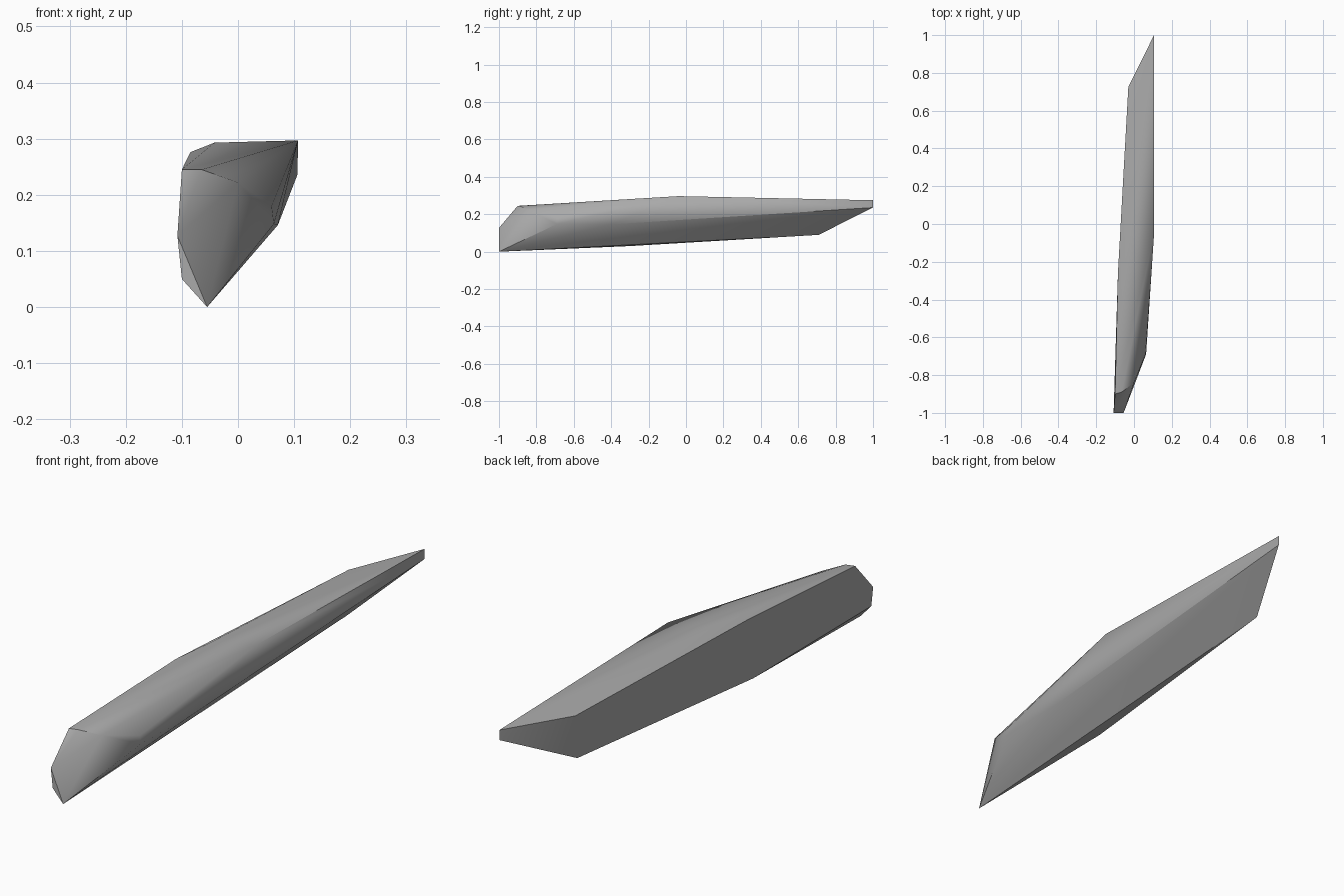
import bpy
import bmesh
import math

cube = bpy.data.objects.get("Cube")
if cube:
    bpy.data.objects.remove(cube, do_unlink=True)

# Plain grey stone
stone = bpy.data.materials.new("stone_grey")
stone.use_nodes = True
grey = (0.4, 0.4, 0.4, 1)
stone.diffuse_color = grey
stone.node_tree.nodes["Principled BSDF"].inputs["Base Color"].default_value = grey

# Corners of the chipped shard, grouped by region
nose = [(-.055, -1, 0), (-.10, -1, .05), (-.108, -1, .127)]
brow = [(-.10, -.9, .245), (-.065, -.89, .245), (0, -.84, .222),
        (.06, -.69, .18), (.064, -.69, .148)]
ridge = [(-.085, -.26, .276), (-.042, -.1, .293), (.107, -.04, .297)]
belly = [(-.08, -.3, .03), (.071, -.4, .146)]
tail = [(-.03, .725, .262), (-.027, .709, .09), (.106, 1, .275), (.106, 1, .236)]

# Shard body: the convex solid around the corners
bm = bmesh.new()
for corner in nose + brow + ridge + belly + tail:
    bm.verts.new(corner)
bmesh.ops.convex_hull(bm, input=bm.verts)
bmesh.ops.dissolve_limit(bm, angle_limit=math.radians(1),
                         verts=bm.verts, edges=bm.edges)
bmesh.ops.recalc_face_normals(bm, faces=bm.faces)
mesh = bpy.data.meshes.new("stone_shard")
bm.to_mesh(mesh)
bm.free()
mesh.materials.append(stone)

shard = bpy.data.objects.new("stone_shard", mesh)
bpy.context.collection.objects.link(shard)

# Soft faces with crisp edges
bpy.ops.object.select_all(action="DESELECT")
shard.select_set(True)
bpy.context.view_layer.objects.active = shard
bpy.ops.object.shade_smooth_by_angle(angle=math.radians(30))
